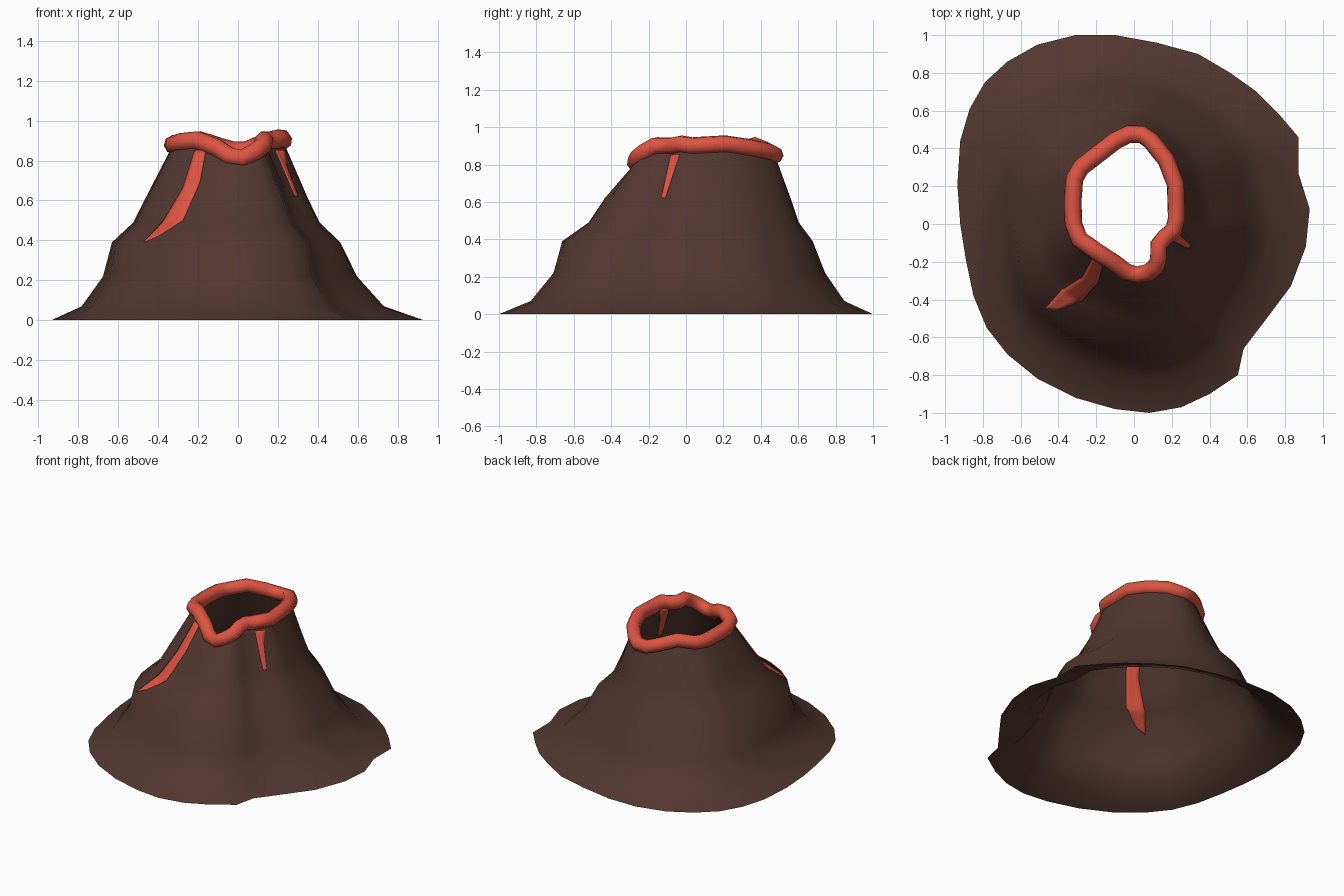
import bpy
import bmesh
from mathutils import Vector
from mathutils.bvhtree import BVHTree

if "Cube" in bpy.data.objects:
    bpy.data.objects.remove(bpy.data.objects["Cube"], do_unlink=True)


def make_material(name, colour):
    mat = bpy.data.materials.new(name)
    mat.use_nodes = True
    mat.diffuse_color = colour
    mat.node_tree.nodes["Principled BSDF"].inputs["Base Color"].default_value = colour
    return mat


rock = make_material("dark brown rock", (0.085, 0.038, 0.029, 1))
lava = make_material("red orange lava", (0.73, 0.09, 0.055, 1))


def make_object(name, bm, material):
    mesh = bpy.data.meshes.new(name)
    bm.to_mesh(mesh)
    bm.free()
    mesh.materials.append(material)
    for poly in mesh.polygons:
        poly.use_smooth = True
    obj = bpy.data.objects.new(name, mesh)
    bpy.context.collection.objects.link(obj)
    return obj


def sample(keys, t):
    """Linear interpolation in a list of (position, values...) keys."""
    for a, b in zip(keys, keys[1:]):
        if a[0] <= t <= b[0]:
            k = (t - a[0]) / (b[0] - a[0])
            return [p + (q - p) * k for p, q in zip(a[1:], b[1:])]


# Irregular foot outline, clockwise from the back
foot = [(-.31, 1), (-.1, 1), (.12, .96), (.34, .9), (.51, .8), (.65, .7), (.76, .59), (.87, .46),
        (.87, .27), (.93, .08), (.91, -.12), (.83, -.33), (.71, -.49), (.58, -.66), (.55, -.8), (.4, -.9),
        (.25, -.97), (.08, -1), (-.1, -.98), (-.31, -.92), (-.51, -.82), (-.67, -.69), (-.78, -.55), (-.85, -.38),
        (-.89, -.19), (-.92, 0), (-.935, .21), (-.92, .44), (-.87, .61), (-.79, .75), (-.67, .86), (-.51, .95)]
count = len(foot)

# Crater rim centre line: column number, x, y, z
rim_keys = [(0, -.1, .44, .87), (1, -.03, .475, .85), (2, .04, .475, .85), (3, .09, .44, .87),
            (5, .17, .34, .89), (7, .22, .21, .91), (9, .225, .03, .9), (10, .21, -.03, .91),
            (11, .165, -.07, .9), (12, .13, -.11, .9), (13, .13, -.17, .9), (14, .12, -.22, .87),
            (15, .08, -.255, .84), (16, .02, -.27, .81), (17, -.04, -.255, .82), (18, -.1, -.21, .86),
            (20, -.2, -.145, .9), (22, -.29, -.08, .89), (23, -.32, 0, .88), (25, -.325, .12, .88),
            (27, -.315, .24, .88), (28, -.28, .3, .88), (30, -.19, .37, .9), (32, -.1, .44, .87)]
rim = [Vector(sample(rim_keys, i)) for i in range(count)]

# Slope levels: height, spread towards the foot, extra spread at the front
levels = [(0, 1, 0), (.07, .74, .04), (.22, .56, .06), (.39, .465, .1), (.49, .3, .07), (.62, .2, .05)]
front = Vector((-.5, -.85, 0))

# Mountain: open shell lofted from foot to rim
bm = bmesh.new()
rings = []
for height, spread, extra in levels:
    ring = []
    for edge, top in zip(foot, rim):
        base = Vector((*edge, 0))
        p = top.lerp(base, spread + extra * base.normalized().dot(front))
        ring.append(bm.verts.new((p.x, p.y, height)))
    rings.append(ring)
rings.append([bm.verts.new(p) for p in rim])
for low, high in zip(rings, rings[1:]):
    for i in range(count):
        n = (i + 1) % count
        bm.faces.new((low[i], high[i], high[n], low[n]))
surface = BVHTree.FromBMesh(bm)
make_object("mountain", bm, rock)

# Lava rim: round tube along the crater edge
curve = bpy.data.curves.new("lava_rim", "CURVE")
curve.dimensions = "3D"
curve.bevel_depth = 0.047
curve.bevel_resolution = 2
spline = curve.splines.new("POLY")
spline.points.add(count - 1)
for point, p in zip(spline.points, rim):
    point.co = (*p, 1)
spline.use_cyclic_u = True
spline.use_smooth = True
curve.materials.append(lava)
rim_object = bpy.data.objects.new("lava_rim", curve)
bpy.context.collection.objects.link(rim_object)
bpy.ops.object.select_all(action="DESELECT")
rim_object.select_set(True)
bpy.context.view_layer.objects.active = rim_object
bpy.ops.object.convert(target="MESH")


def lava_streak(name, left, right, place, direction, rows=24, columns=4):
    """Thin plate draped on the slope between two (position, height) edges."""
    bm = bmesh.new()
    grid = []
    for r in range(rows + 1):
        t = r / rows * (len(left) - 1)
        a, b = (sample([(i, *p) for i, p in enumerate(edge)], t) for edge in (left, right))
        row = []
        for c in range(columns + 1):
            s, z = (p + (q - p) * c / columns for p, q in zip(a, b))
            hit = surface.ray_cast(place(s, z), direction)[0]
            row.append(bm.verts.new(hit))
        grid.append(row)
    for upper, lower in zip(grid, grid[1:]):
        for c in range(columns):
            bm.faces.new((upper[c], lower[c], lower[c + 1], upper[c + 1]))
    obj = make_object(name, bm, lava)
    plate = obj.modifiers.new("thickness", "SOLIDIFY")
    plate.thickness = 0.009
    plate.offset = 0


# Long streak on the front, short streak on the side
lava_streak("long_lava_streak",
            [(-.215, .85), (-.275, .66), (-.37, .5), (-.47, .39)],
            [(-.16, .85), (-.19, .69), (-.275, .5), (-.4, .42)],
            lambda s, z: Vector((s, -2, z)), Vector((0, 1, 0)))
lava_streak("short_lava_streak",
            [(-.08, .85), (-.13, .62)], [(-.035, .85), (-.11, .62)],
            lambda s, z: Vector((2, s, z)), Vector((-1, 0, 0)))
